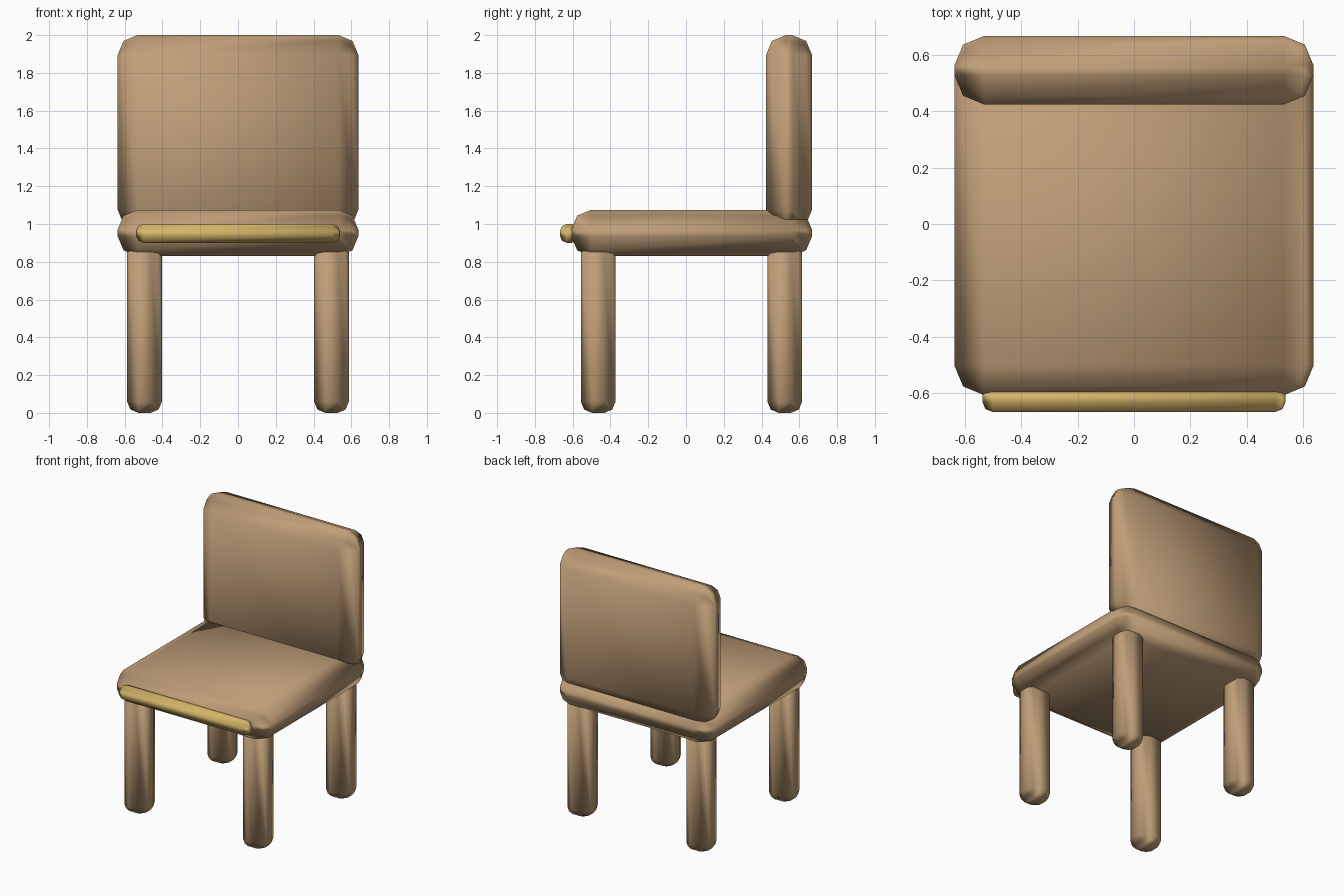
import bpy
import math

cube = bpy.data.objects.get("Cube")
if cube:
    bpy.data.objects.remove(cube, do_unlink=True)


def make_material(name, rgb):
    mat = bpy.data.materials.new(name)
    mat.use_nodes = True
    color = (*rgb, 1.0)
    mat.diffuse_color = color
    mat.node_tree.nodes["Principled BSDF"].inputs["Base Color"].default_value = color
    return mat


def rounded_box(name, low, high, radius, mat):
    """Box between two corners with two-step rounded edges."""
    center = [(a + b) / 2 for a, b in zip(low, high)]
    bpy.ops.mesh.primitive_cube_add(size=1, location=center)
    obj = bpy.context.object
    obj.name = name
    obj.scale = [b - a for a, b in zip(low, high)]
    bpy.ops.object.transform_apply(location=False, rotation=False, scale=True)
    bevel = obj.modifiers.new("rounded_edges", "BEVEL")
    bevel.width = radius
    bevel.segments = 2
    bevel.harden_normals = True
    bpy.ops.object.modifier_apply(modifier=bevel.name)
    bpy.ops.object.shade_smooth_by_angle(angle=math.radians(60))
    obj.data.materials.append(mat)
    return obj


wood = make_material("tan wood", (0.52, 0.34, 0.185))
gold = make_material("pale gold", (0.66, 0.46, 0.14))

# Seat and backrest
rounded_box("seat", (-0.637, -0.607, 0.83), (0.637, 0.667, 1.075), 0.105, wood)
rounded_box("backrest", (-0.637, 0.424, 0.97), (0.637, 0.667, 2.0), 0.105, wood)

# Trim bar on the front edge of the seat
rounded_box("front_trim", (-0.538, -0.667, 0.9), (0.538, -0.567, 1.0), 0.037, gold)

# Four legs, sunk into the seat
half = 0.092
for depth, y in (("front", -0.465), ("back", 0.523)):
    for side, x in (("left", 0.495), ("right", -0.495)):
        rounded_box(f"{depth}_{side}_leg", (x - half, y - half, 0),
                    (x + half, y + half, 0.92), 0.06, wood)
